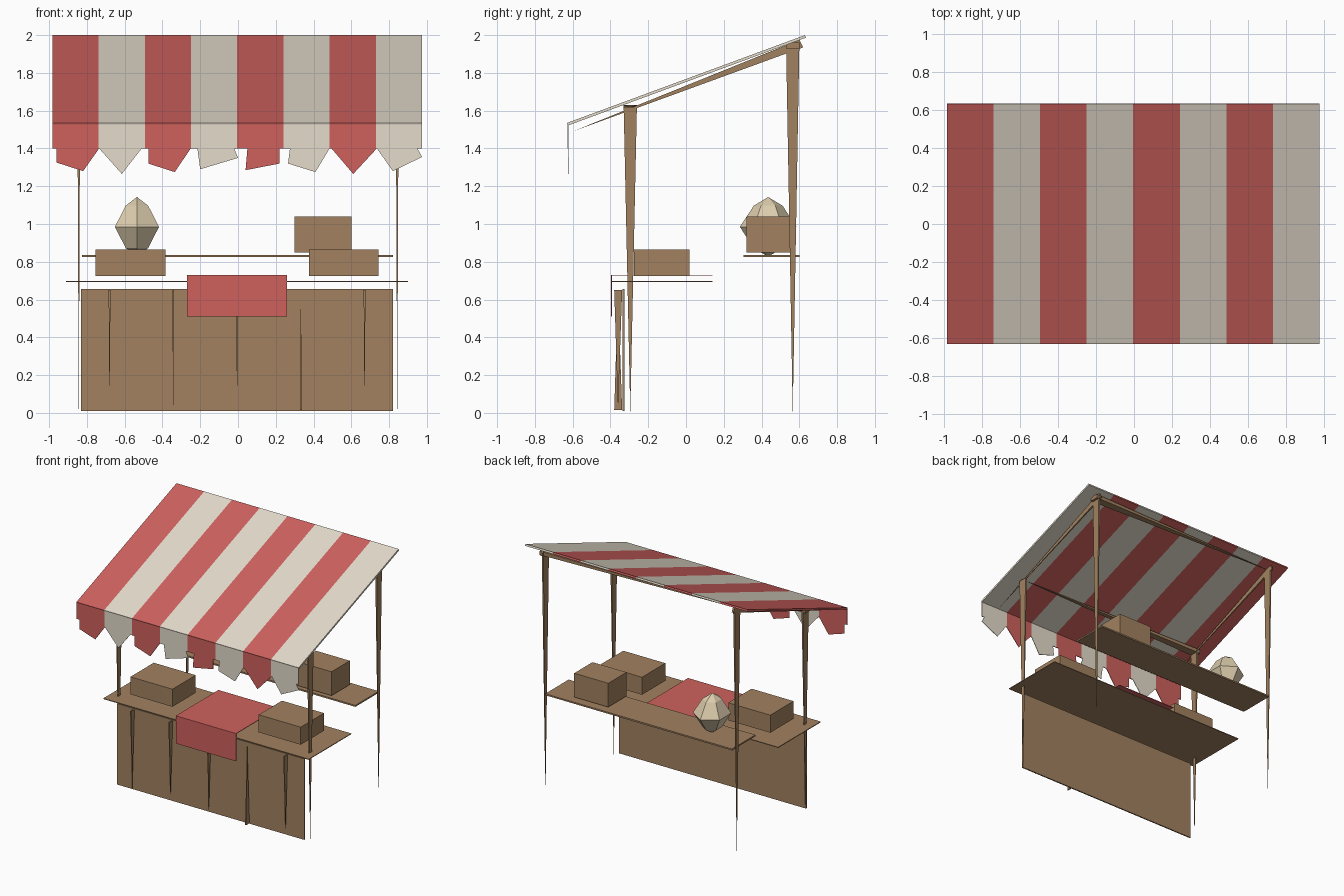
import bpy, bmesh
from mathutils import Vector

if "Cube" in bpy.data.objects:
    bpy.data.objects.remove(bpy.data.objects["Cube"])


def material(name, rgb):
    m = bpy.data.materials.new(name)
    m.diffuse_color = (*rgb, 1)
    m.use_nodes = True
    m.node_tree.nodes["Principled BSDF"].inputs["Base Color"].default_value = m.diffuse_color
    return m


RED = material("red_cloth", (0.62, 0.12, 0.11))
CREAM = material("cream_cloth", (0.77, 0.71, 0.60))
WOOD = material("wood", (0.36, 0.22, 0.115))
MELON = material("melon_skin", (0.72, 0.61, 0.42))


def finish(name, bm, mat):
    bmesh.ops.recalc_face_normals(bm, faces=bm.faces)
    me = bpy.data.meshes.new(name)
    bm.to_mesh(me)
    bm.free()
    me.materials.append(mat)
    ob = bpy.data.objects.new(name, me)
    bpy.context.collection.objects.link(ob)
    return ob


def prism(name, pts, offset, mat):
    """Extrude a planar outline along an offset."""
    bm = bmesh.new()
    off = Vector(offset)
    a = [bm.verts.new(p) for p in pts]
    b = [bm.verts.new(Vector(p) + off) for p in pts]
    bm.faces.new(a)
    bm.faces.new(b[::-1])
    for i in range(len(a)):
        j = (i + 1) % len(a)
        bm.faces.new((a[i], a[j], b[j], b[i]))
    return finish(name, bm, mat)


def box(name, x0, x1, y0, y1, z0, z1, mat):
    return prism(name, [(x0, y0, z0), (x1, y0, z0), (x1, y1, z0), (x0, y1, z0)],
                 (0, 0, z1 - z0), mat)


def spike(name, base, tip, mat=WOOD):
    """Tapered beam from a four-cornered end to a point."""
    bm = bmesh.new()
    q = [bm.verts.new(p) for p in base]
    t = bm.verts.new(tip)
    bm.faces.new(q)
    for i in range(4):
        bm.faces.new((q[i], q[(i + 1) % 4], t))
    return finish(name, bm, mat)


# Striped sloping canopy and valance
X0, STEP = -0.983, 0.2447
scallops = [
    [(-.96, 1.325), (-.82, 1.28), (-.735, 1.4)],
    [(-.735, 1.4), (-.615, 1.265), (-.51, 1.4)],
    [(-.475, 1.32), (-.335, 1.275), (-.25, 1.4)],
    [(-.215, 1.4), (-.20, 1.29), (0, 1.35), (-.02, 1.4)],
    [(.05, 1.4), (.04, 1.285), (.22, 1.32), (.22, 1.4)],
    [(.275, 1.4), (.265, 1.32), (.41, 1.275), (.485, 1.4)],
    [(.495, 1.4), (.61, 1.265), (.735, 1.4)],
    [(.735, 1.4), (.82, 1.28), (.975, 1.355), (.95, 1.4)],
]
scallops[0].insert(0, (-.96, 1.4))
scallops[2].insert(0, (-.475, 1.4))
for i, scallop in enumerate(scallops):
    a, b = X0 + i * STEP, X0 + (i + 1) * STEP
    mat = CREAM if i % 2 else RED
    prism(f"canopy_stripe_{i}", [(a, -.63, 1.535), (b, -.63, 1.535),
                                 (b, .63, 2), (a, .63, 2)], (0, .004, -.014), mat)
    prism(f"valance_stripe_{i}", [(a, -.628, 1.53), (a, -.628, 1.4),
                                  (b, -.628, 1.4), (b, -.628, 1.53)], (0, .006, 0), mat)
    prism(f"valance_scallop_{i}", [(x, -.626, z) for x, z in scallop], (0, .004, 0), mat)

# Tapered posts and rafters on both sides
for side, s in (("left", -1), ("right", 1)):
    xa, xb, xm = s * .850, s * .836, s * .843
    for row, yc, top in (("front", -.295, 1.62), ("back", .565, 1.94)):
        spike(f"{row}_{side}_post", [(xa, yc - .035, top), (xb, yc - .035, top),
                                     (xb, yc + .035, top), (xa, yc + .035, top)], (xm, yc, 0))
    spike(f"{side}_rafter", [(xa, .62, 1.935), (xb, .62, 1.935),
                             (xb, .60, 1.975), (xa, .60, 1.975)], (xm, -.60, 1.49))

# Tapered cross rails
for name, xb, yc, z in (("front_rail", -.87, -.295, 1.60), ("back_rail", .87, .565, 1.93)):
    spike(name, [(xb, yc - .035, z), (xb, yc + .035, z),
                 (xb, yc + .035, z + .03), (xb, yc - .035, z + .03)], (-xb, yc, z + .02))

# Counter with front panel and thin tapered battens
box("counter_top", -.91, .90, -.395, .14, .692, .698, WOOD)
box("front_panel", -.83, .82, -.335, -.325, .01, .655, WOOD)
for i, x in enumerate((-.68, -.343, -.005, .333, .67)):
    wide, narrow = (.015, .65) if i == 3 else (.65, .015)
    spike(f"panel_batten_{i}", [(x - .005, -.38, wide), (x + .005, -.38, wide),
                                (x + .005, -.338, wide), (x - .005, -.338, wide)],
          (x, -.36, narrow))

# Cloth runner draped over the counter
box("runner_top", -.27, .26, -.395, .14, .727, .731, RED)
box("runner_drop", -.27, .26, -.397, -.393, .51, .731, RED)

# Back shelf and crates
box("back_shelf", -.825, .82, .305, .60, .825, .837, WOOD)
box("left_counter_crate", -.755, -.385, -.275, .018, .725, .865, WOOD)
box("right_counter_crate", .375, .745, -.275, .018, .725, .865, WOOD)
box("shelf_crate", .30, .60, .32, .55, .85, 1.04, WOOD)

# Faceted melon on the shelf
bm = bmesh.new()
bmesh.ops.create_uvsphere(bm, u_segments=6, v_segments=4, radius=1)
for v in bm.verts:
    flat = .45 if abs(v.co.z) > .9 else 1
    ring = 1 if abs(v.co.z) < .1 else .72
    v.co = (-.535 + v.co.x * .135 * ring, .435 + v.co.y * .15 * ring,
            .985 + v.co.z * .158)
finish("melon", bm, MELON)
